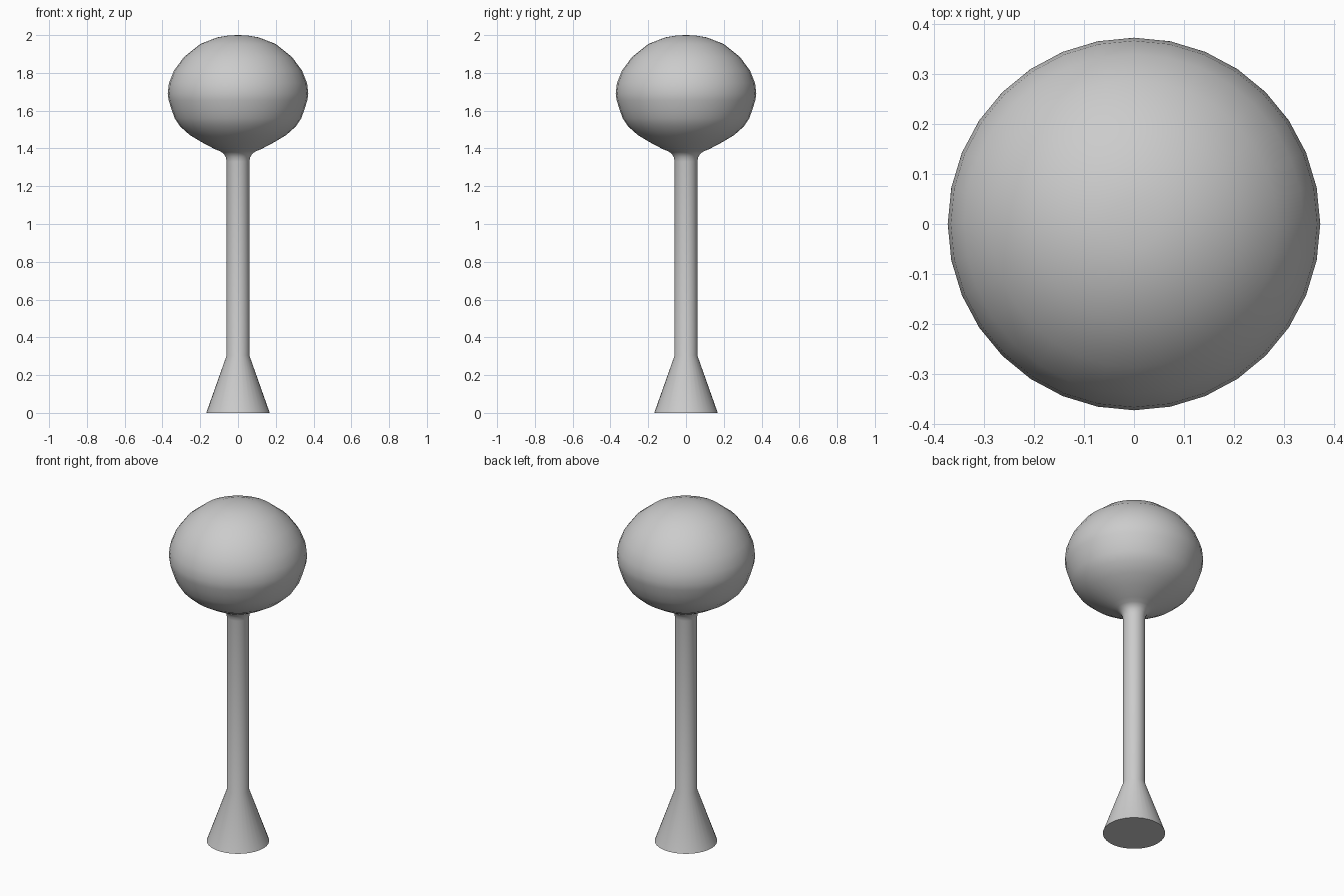
import bpy
import math

cube = bpy.data.objects.get("Cube")
if cube:
    bpy.data.objects.remove(cube, do_unlink=True)

SEGMENTS = 32

# Single plain grey
grey = bpy.data.materials.new("plain grey")
grey.use_nodes = True
colour = (0.6, 0.6, 0.6, 1)
grey.diffuse_color = colour
grey.node_tree.nodes["Principled BSDF"].inputs["Base Color"].default_value = colour


def lathe(name, profile):
    """Spin (radius, height) points about z; a zero radius makes a pole."""
    verts, rings, faces = [], [], []
    for r, z in profile:
        count = SEGMENTS if r > 0 else 1
        rings.append([len(verts) + i for i in range(count)])
        for i in range(count):
            a = math.tau * i / SEGMENTS
            verts.append((r * math.cos(a), r * math.sin(a), z))
    for low, high in zip(rings, rings[1:]):
        for i in range(SEGMENTS):
            j = (i + 1) % SEGMENTS
            if len(high) == 1:
                faces.append((low[i], low[j], high[0]))
            else:
                faces.append((low[i], low[j], high[j], high[i]))
    faces.append(rings[0][::-1])  # flat underside
    mesh = bpy.data.meshes.new(name)
    mesh.from_pydata(verts, [], faces)
    mesh.materials.append(grey)
    obj = bpy.data.objects.new(name, mesh)
    bpy.context.collection.objects.link(obj)
    bpy.ops.object.select_all(action='DESELECT')
    obj.select_set(True)
    bpy.context.view_layer.objects.active = obj
    bpy.ops.object.shade_smooth_by_angle(angle=math.radians(50))
    return obj


# Flared foot, straight stem, small fillet and rounded head in one profile
foot = [(0.168, 0), (0.06, 0.305)]
fillet = [(0.06, 1.33), (0.064, 1.352), (0.075, 1.371), (0.092, 1.384)]
head = [(0.122, 1.396), (0.19, 1.432), (0.254, 1.47), (0.307, 1.517),
        (0.335, 1.56), (0.352, 1.607), (0.367, 1.655), (0.372, 1.69),
        (0.366, 1.745), (0.339, 1.812), (0.286, 1.884), (0.2, 1.953),
        (0.11, 1.988), (0.05, 1.998), (0, 2)]
lathe("knobbed_post", foot + fillet + head)
